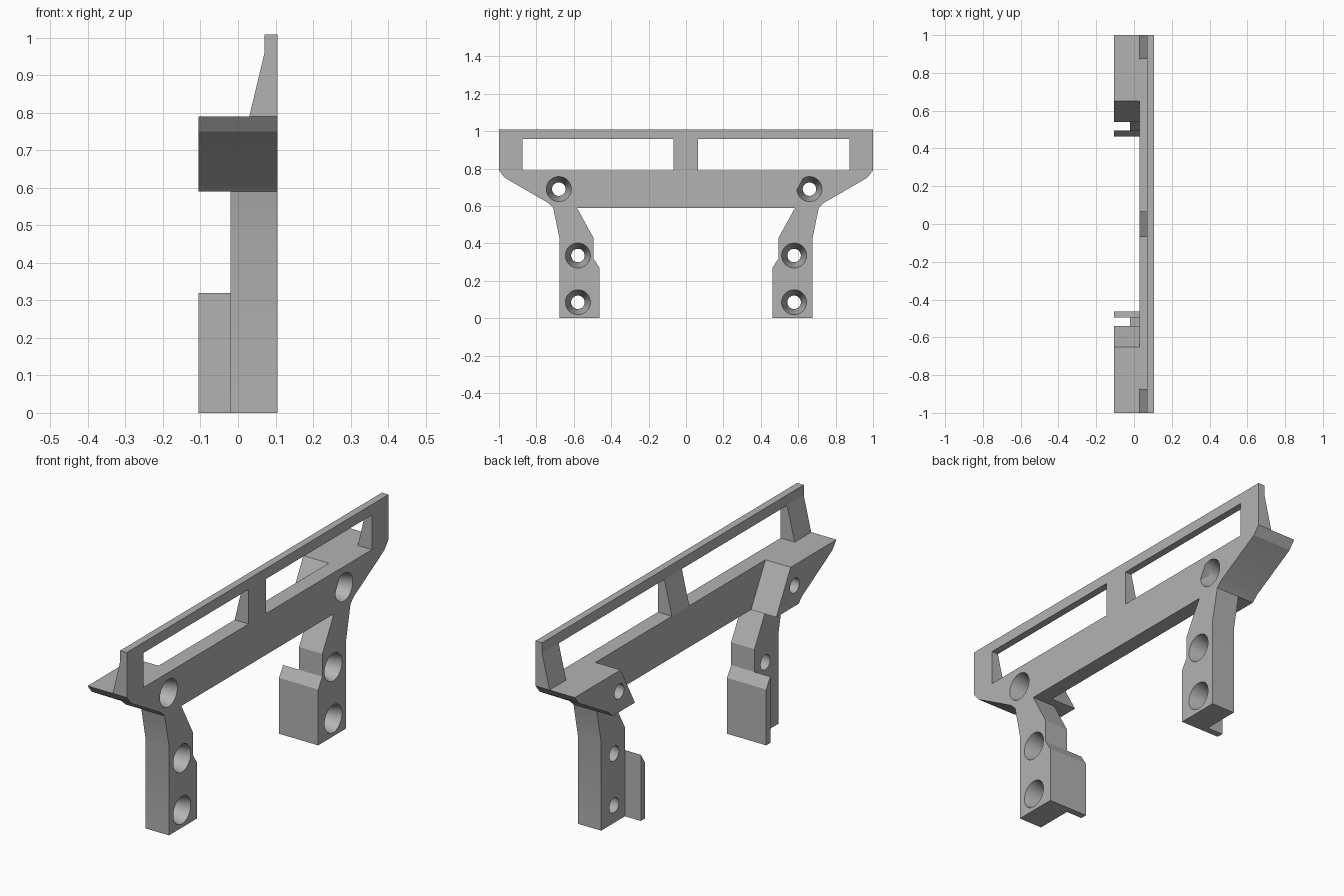
import bpy, bmesh, math

cube = bpy.data.objects.get("Cube")
if cube:
    bpy.data.objects.remove(cube, do_unlink=True)

grey = bpy.data.materials.new("plain grey")
grey.use_nodes = True
COLOUR = (0.45, 0.45, 0.45, 1)
grey.diffuse_color = COLOUR
for node in grey.node_tree.nodes:
    if node.type == 'BSDF_PRINCIPLED':
        node.inputs["Base Color"].default_value = COLOUR

FRONT, MID, LEG_BACK, BACK = 0.105, 0.03, -0.02, -0.105
LOW, SHELF, SILL, TOP = 0.59, 0.79, 0.957, 1.008


def finish(bm, name):
    bmesh.ops.recalc_face_normals(bm, faces=bm.faces)
    mesh = bpy.data.meshes.new(name)
    bm.to_mesh(mesh)
    bm.free()
    ob = bpy.data.objects.new(name, mesh)
    bpy.context.collection.objects.link(ob)
    mesh.materials.append(grey)
    return ob


def prism(name, profile, axis, a, b):
    """Extrude a (y, z) profile along x, or an (x, z) profile along y."""
    bm = bmesh.new()
    place = (lambda p, t: (t, p[0], p[1])) if axis == 'x' else (lambda p, t: (p[0], t, p[1]))
    face = bm.faces.new([bm.verts.new(place(p, a)) for p in profile])
    new = bmesh.ops.extrude_face_region(bm, geom=[face])["geom"]
    move = (b - a, 0, 0) if axis == 'x' else (0, b - a, 0)
    bmesh.ops.translate(bm, vec=move, verts=[v for v in new if isinstance(v, bmesh.types.BMVert)])
    return finish(bm, name)


def activate(ob):
    bpy.ops.object.select_all(action='DESELECT')
    bpy.context.view_layer.objects.active = ob
    ob.select_set(True)


def drill(ob, centres):
    """Cut tapered screw holes running along x."""
    stations = [(0.125, 0.072), (-0.015, 0.036), (-0.13, 0.036)]
    count = 40
    bm = bmesh.new()
    for y, z in centres:
        rings = []
        for x, r in stations:
            angles = [math.tau * i / count for i in range(count)]
            rings.append([bm.verts.new((x, y + r * math.cos(t), z + r * math.sin(t))) for t in angles])
        for r0, r1 in zip(rings, rings[1:]):
            for i in range(count):
                j = (i + 1) % count
                bm.faces.new((r0[i], r0[j], r1[j], r1[i]))
        bm.faces.new(rings[0])
        bm.faces.new(rings[-1])
    cutter = finish(bm, "hole_cutter")
    cutter.hide_render = True
    mod = ob.modifiers.new("holes", 'BOOLEAN')
    mod.operation = 'DIFFERENCE'
    mod.solver = 'EXACT'
    mod.object = cutter
    activate(ob)
    bpy.ops.object.modifier_apply(modifier=mod.name)
    bpy.data.objects.remove(cutter, do_unlink=True)
    activate(ob)
    bpy.ops.object.shade_smooth_by_angle(angle=math.radians(20))


# Centre beam between the two end blocks
prism("centre_beam", [(-0.54, LOW), (0.54, LOW), (0.65, SHELF), (-0.65, SHELF)], 'x', MID, FRONT)

# Thin rail along the top, and the tapered posts that carry it
prism("top_rail", [(0.07, SILL), (FRONT, SILL), (FRONT, TOP), (0.07, TOP)], 'y', -1, 1)
post = [(MID, SHELF), (FRONT, SHELF), (FRONT, SILL), (0.07, SILL)]
for name, a, b in (("right_post", -1, -0.873), ("centre_post", -0.068, 0.065), ("left_post", 0.873, 1)):
    prism(name, post, 'y', a, b)

# Mirrored ends: block, leg and the clip plate behind the leg
block = [(0.54, LOW), (0.71, LOW), (0.74, 0.618), (0.968, 0.75), (1, SHELF), (0.65, SHELF)]
leg = [(0.463, 0), (0.677, 0), (0.677, 0.43), (0.71, LOW), (0.583, LOW),
       (0.495, 0.43), (0.495, 0.32), (0.463, 0.27)]
plate = [(0.463, 0), (0.495, 0), (0.495, 0.32), (0.463, 0.27)]
for side, s, upper in (("far", 1, 0.66), ("near", -1, 0.68)):
    def flip(profile):
        return [(s * y, z) for y, z in profile]
    end_block = prism(side + "_end_block", flip(block), 'x', BACK, FRONT)
    drill(end_block, flip([(upper, 0.69)]))
    side_leg = prism(side + "_leg", flip(leg), 'x', LEG_BACK, FRONT)
    drill(side_leg, flip([(0.578, 0.335), (0.578, 0.085)]))
    prism(side + "_clip_plate", flip(plate), 'x', BACK, LEG_BACK)
